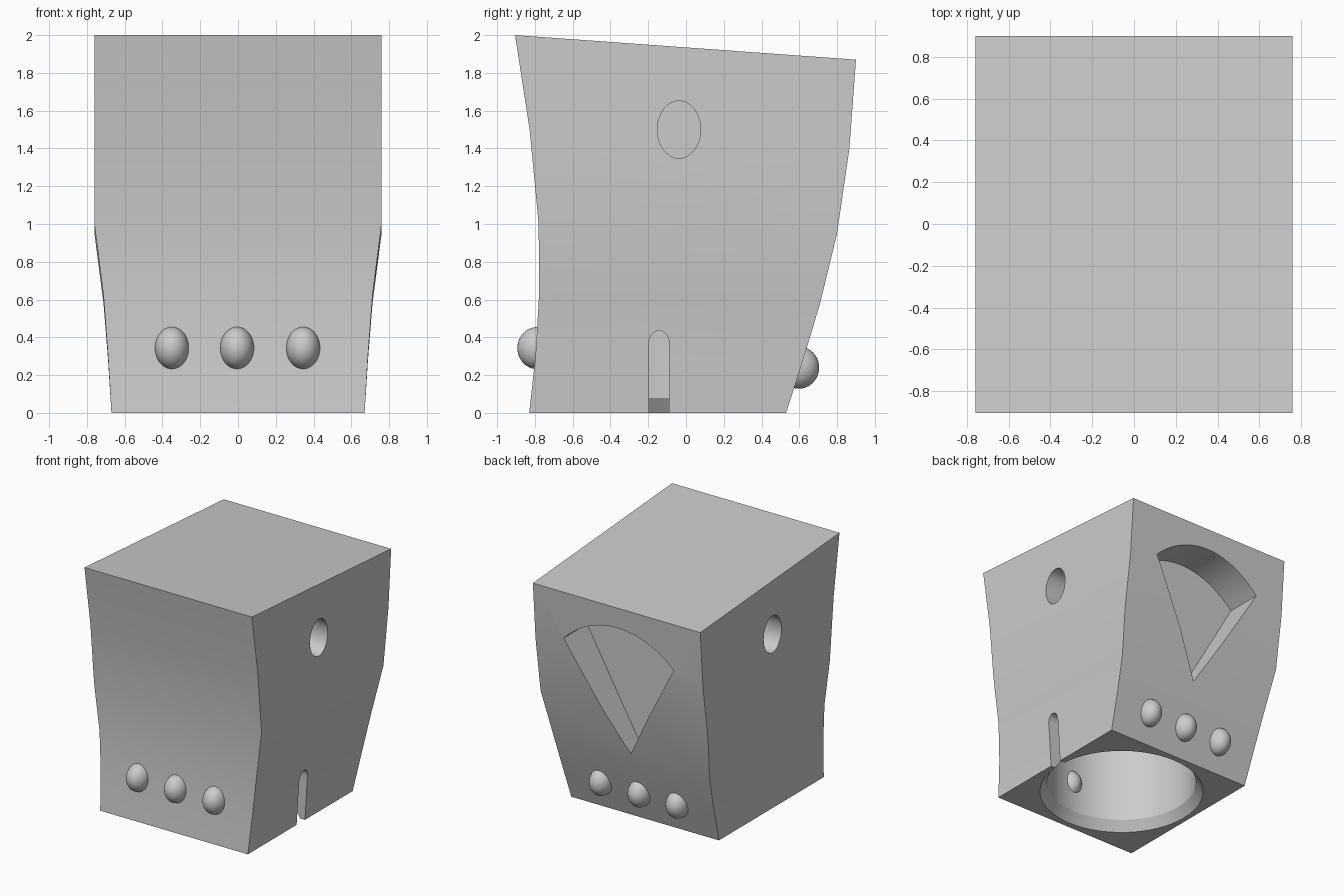
import bpy
import bmesh
from math import sin, cos, pi, radians, sqrt

if "Cube" in bpy.data.objects:
    bpy.data.objects.remove(bpy.data.objects["Cube"])

# One grey material
grey = bpy.data.materials.new("plain grey")
grey.use_nodes = True
grey.diffuse_color = (0.6, 0.6, 0.6, 1)
grey.node_tree.nodes["Principled BSDF"].inputs["Base Color"].default_value = (0.6, 0.6, 0.6, 1)


def finish(bm, name):
    """Turn a bmesh into a named object with outward normals."""
    bmesh.ops.recalc_face_normals(bm, faces=bm.faces)
    mesh = bpy.data.meshes.new(name)
    bm.to_mesh(mesh)
    bm.free()
    mesh.materials.append(grey)
    obj = bpy.data.objects.new(name, mesh)
    bpy.context.collection.objects.link(obj)
    return obj


def loft(rings, name):
    """Skin equal-length rings of points and cap both ends."""
    bm = bmesh.new()
    loops = [[bm.verts.new(p) for p in ring] for ring in rings]
    n = len(loops[0])
    for a, b in zip(loops, loops[1:]):
        for i in range(n):
            j = (i + 1) % n
            bm.faces.new((a[i], a[j], b[j], b[i]))
    bm.faces.new(loops[0])
    bm.faces.new(loops[-1])
    return finish(bm, name)


def prism(outline, axis, start, end, name):
    """Extrude a (horizontal, z) outline along x or y."""
    place = (lambda w, u, v: (w, u, v)) if axis == "x" else (lambda w, u, v: (u, w, v))
    return loft([[place(w, u, v) for u, v in outline] for w in (start, end)], name)


def arc(cu, cv, ru, rv, a, b, steps):
    return [(cu + ru * cos(a + (b - a) * i / steps), cv + rv * sin(a + (b - a) * i / steps))
            for i in range(steps + 1)]


def select(obj):
    bpy.ops.object.select_all(action="DESELECT")
    obj.select_set(True)
    bpy.context.view_layer.objects.active = obj


def carve(target, cutter):
    mod = target.modifiers.new("cut", "BOOLEAN")
    mod.operation = "DIFFERENCE"
    mod.solver = "EXACT"
    mod.object = cutter
    select(target)
    bpy.ops.object.modifier_apply(modifier=mod.name)
    bpy.data.objects.remove(cutter)


# Body: half width, front (y, z), back (y, z) from the base up
levels = [
    (0.67, -0.83, 0, 0.53, 0),
    (0.688, -0.797, 0.3, 0.62, 0.28),
    (0.712, -0.778, 0.62, 0.71, 0.58),
    (0.76, -0.78, 1.0, 0.80, 0.95),
    (0.76, -0.828, 1.5, 0.865, 1.4),
    (0.76, -0.905, 2.0, 0.90, 1.87),
]
body = loft([[(-w, fy, fz), (w, fy, fz), (w, by, bz), (-w, by, bz)]
             for w, fy, fz, by, bz in levels], "body")

# Round socket in the base with a chamfered mouth
socket = [(0.685, -0.08), (0.575, 0.08), (0.575, 0.72)]
carve(body, loft([[(r * cos(2 * pi * i / 64), -0.15 + r * sin(2 * pi * i / 64), z)
                   for i in range(64)] for r, z in socket], "socket_cutter"))

# Slot through one side wall into the socket
slot = [(-0.197, -0.1)] + arc(-0.143, 0.365, 0.054, 0.07, pi, 0, 12) + [(-0.089, -0.1)]
carve(body, prism(slot, "x", 0.3, 1, "slot_cutter"))

# Blind oval hole in each side
for side in (-1, 1):
    oval = arc(-0.037, 1.5, 0.115, 0.152, 0, 2 * pi, 32)[:-1]
    carve(body, prism(oval, "x", side * 0.45, side, "side_hole_cutter"))

# Fan-shaped recess in the back
spread = radians(37)
fan = [(0, 0.6)] + arc(0, 0.6, 0.83, 1.1, pi / 2 + spread, pi / 2 - spread, 20)
carve(body, prism(fan, "y", 0.57, 1.2, "fan_cutter"))
select(body)
bpy.ops.object.shade_smooth_by_angle(angle=radians(30))

# Rows of half-sunk studs on the front and back
for row, y, z in (("front", -0.785, 0.343), ("back", 0.597, 0.24)):
    for place, x in (("right", -0.35), ("middle", -0.005), ("left", 0.345)):
        bm = bmesh.new()
        bmesh.ops.create_uvsphere(bm, u_segments=32, v_segments=20, radius=1)
        bmesh.ops.scale(bm, vec=(0.09, 0.108, 0.112), verts=bm.verts)
        stud = finish(bm, f"{row}_stud_{place}")
        stud.location = (x, y, z)
        select(stud)
        bpy.ops.object.shade_smooth_by_angle(angle=radians(30))
